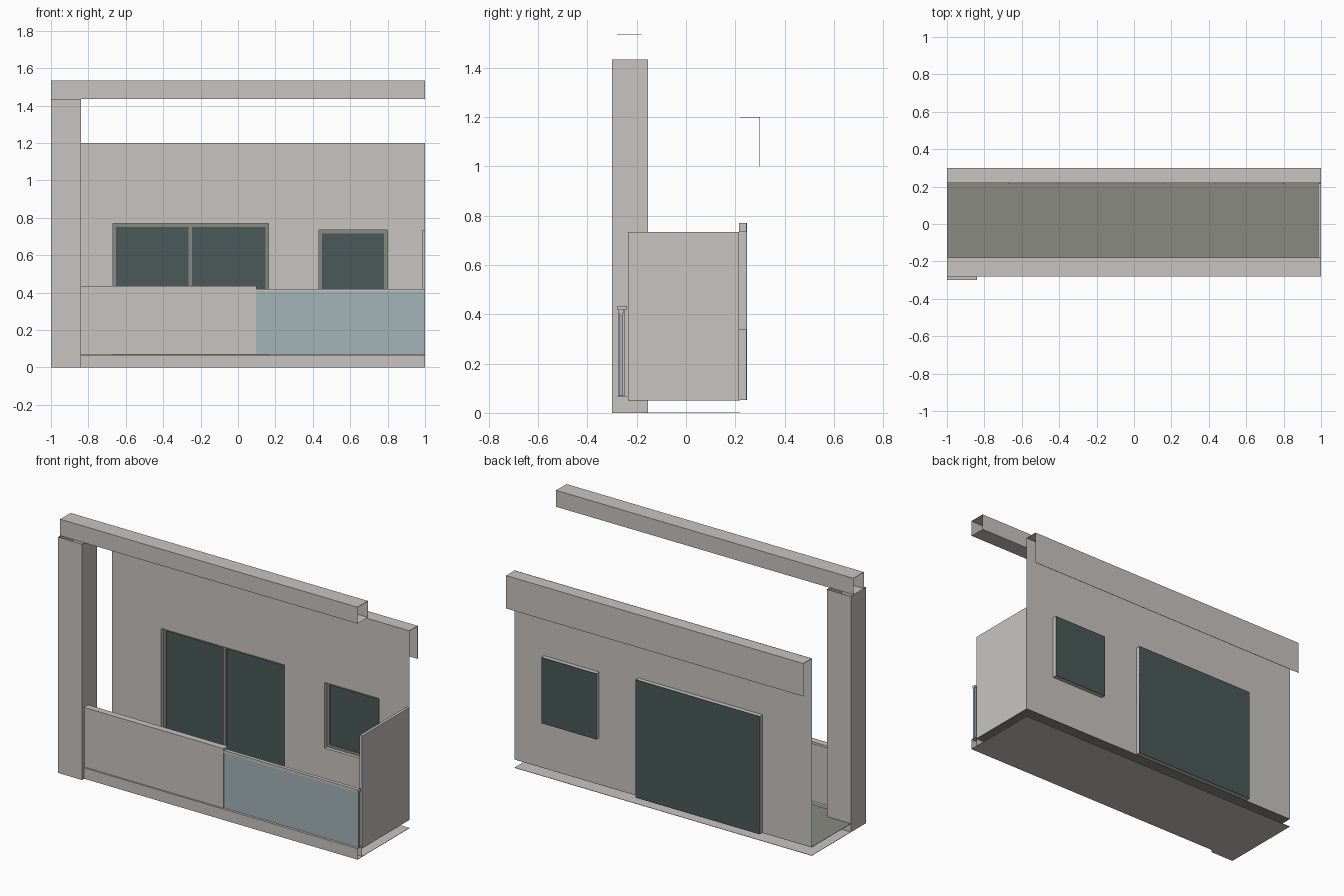
import bpy, bmesh
from mathutils import Vector

if "Cube" in bpy.data.objects:
    bpy.data.objects.remove(bpy.data.objects["Cube"], do_unlink=True)


def material(name, rgb):
    m = bpy.data.materials.new(name)
    m.use_nodes = True
    m.diffuse_color = (*rgb, 1)
    m.node_tree.nodes["Principled BSDF"].inputs["Base Color"].default_value = (*rgb, 1)
    return m


PLASTER = material("pale plaster", (0.578, 0.552, 0.527))
GREY = material("grey frame and floor", (0.25, 0.254, 0.216))
DARK = material("dark window glass", (0.069, 0.1, 0.098))
GLASS = material("blue balcony glass", (0.371, 0.451, 0.485))

AXES = {"-x": (-1, 0, 0), "+x": (1, 0, 0), "-y": (0, -1, 0),
        "+y": (0, 1, 0), "-z": (0, 0, -1), "+z": (0, 0, 1)}
T = 0.002  # thickness of thin sheets


def add_box(bm, xs, ys, zs, open_sides=()):
    """Box between the given ranges, leaving the named sides open."""
    lo, hi = (Vector(c) for c in zip(xs, ys, zs))
    verts = bmesh.ops.create_cube(bm, size=1)["verts"]
    for v in verts:
        v.co = (lo + hi) / 2 + v.co * (hi - lo)
    bm.normal_update()
    faces = {f for v in verts for f in v.link_faces}
    gone = [f for f in faces
            if any(f.normal.dot(Vector(AXES[s])) > 0.9 for s in open_sides)]
    if gone:
        bmesh.ops.delete(bm, geom=gone, context="FACES")


def part(name, mat, *boxes):
    bm = bmesh.new()
    for b in boxes:
        add_box(bm, *b)
    me = bpy.data.meshes.new(name)
    bm.to_mesh(me)
    bm.free()
    me.materials.append(mat)
    ob = bpy.data.objects.new(name, me)
    bpy.context.scene.collection.objects.link(ob)
    return ob


FULL = (-1, 1)
ENDS = ("-x", "+x")
FRONT, REAR = -0.28, 0.22
FLOOR_Z = 0.053

# Column and overhead beam
part("column", PLASTER, ((-1, -0.84), (-0.3, -0.155), (0, 1.435), ("+z",)))
part("top_beam", PLASTER,
     (FULL, (FRONT, -0.18), (1.435, 1.535), ENDS + ("+z",)),
     (FULL, (FRONT, -0.18), (1.535 - T, 1.535)))

# Balcony slab: underside, floor and front curb
part("slab_underside", PLASTER, (FULL, (FRONT, REAR), (0, T)))
part("balcony_floor", GREY, (FULL, (-0.236, REAR), (FLOOR_Z - T, FLOOR_Z)))
part("front_curb", PLASTER,
     (FULL, (FRONT, -0.236), (0, 0.066), ENDS + ("+z", "-z")),
     (FULL, (FRONT, -0.236), (0.066 - T, 0.066)))

# Windows as (name, x range, z range, mullion centres)
WINDOWS = [("door_window", (-0.67, 0.165), (FLOOR_Z, 0.77), (-0.255,)),
           ("small_window", (0.43, 0.8), (0.336, 0.736), ())]

# Back wall, built from strips around the openings
wall_y = (REAR - T, REAR)
(dx, dz), (sx, sz) = [w[1:3] for w in WINDOWS]
strips = [((-1, dx[0]), (FLOOR_Z, 1.2)), (dx, (dz[1], 1.2)),
          ((dx[1], sx[0]), (FLOOR_Z, 1.2)), (sx, (FLOOR_Z, sz[0])),
          (sx, (sz[1], 1.2)), ((sx[1], 1), (FLOOR_Z, 1.2))]
part("back_wall", PLASTER,
     *[(x, wall_y, z, ENDS + ("+z", "-z")) for x, z in strips])

# Parapet band along the top of the back wall
part("parapet", PLASTER,
     (FULL, (0.3 - T, 0.3), (1.0, 1.2)),
     (FULL, (REAR, 0.3), (1.2 - T, 1.2)))


def border(x, z, w, y):
    """Four bars of width w just inside a rectangle."""
    return [((x[0], x[0] + w), y, z), ((x[1] - w, x[1]), y, z),
            ((x[0] + w, x[1] - w), y, (z[0], z[0] + w)),
            ((x[0] + w, x[1] - w), y, (z[1] - w, z[1]))]


for name, x, z, mullions in WINDOWS:
    part(name + "_reveal", PLASTER, *border(x, z, T, (0.215, 0.246)))
    inner_x, inner_z = (x[0] + T, x[1] - T), (z[0] + T, z[1] - T)
    bars = border(inner_x, inner_z, 0.017, (0.236, 0.243))
    bars += [((m - 0.01, m + 0.01), (0.236, 0.243), inner_z) for m in mullions]
    part(name + "_frame", GREY, *bars)
    part(name + "_glass", DARK, (x, (0.243, 0.248), z))

# Side screen at the model's left end
part("side_screen", PLASTER, ((0.983, 1), (-0.236, 0.216), (FLOOR_Z, 0.735)))

# Railing: solid panel with coping, then glass panel with handrail
part("solid_railing", PLASTER, ((-0.84, 0.095), (-0.274, -0.25), (0.068, 0.42)))
part("railing_coping", PLASTER, ((-0.84, 0.1), (FRONT, -0.24), (0.42, 0.434)))
part("glass_railing", GLASS, ((0.095, 1), (-0.269, -0.255), (0.068, 0.405)))
part("glass_handrail", PLASTER, ((0.095, 1), (-0.273, -0.251), (0.405, 0.42)))
